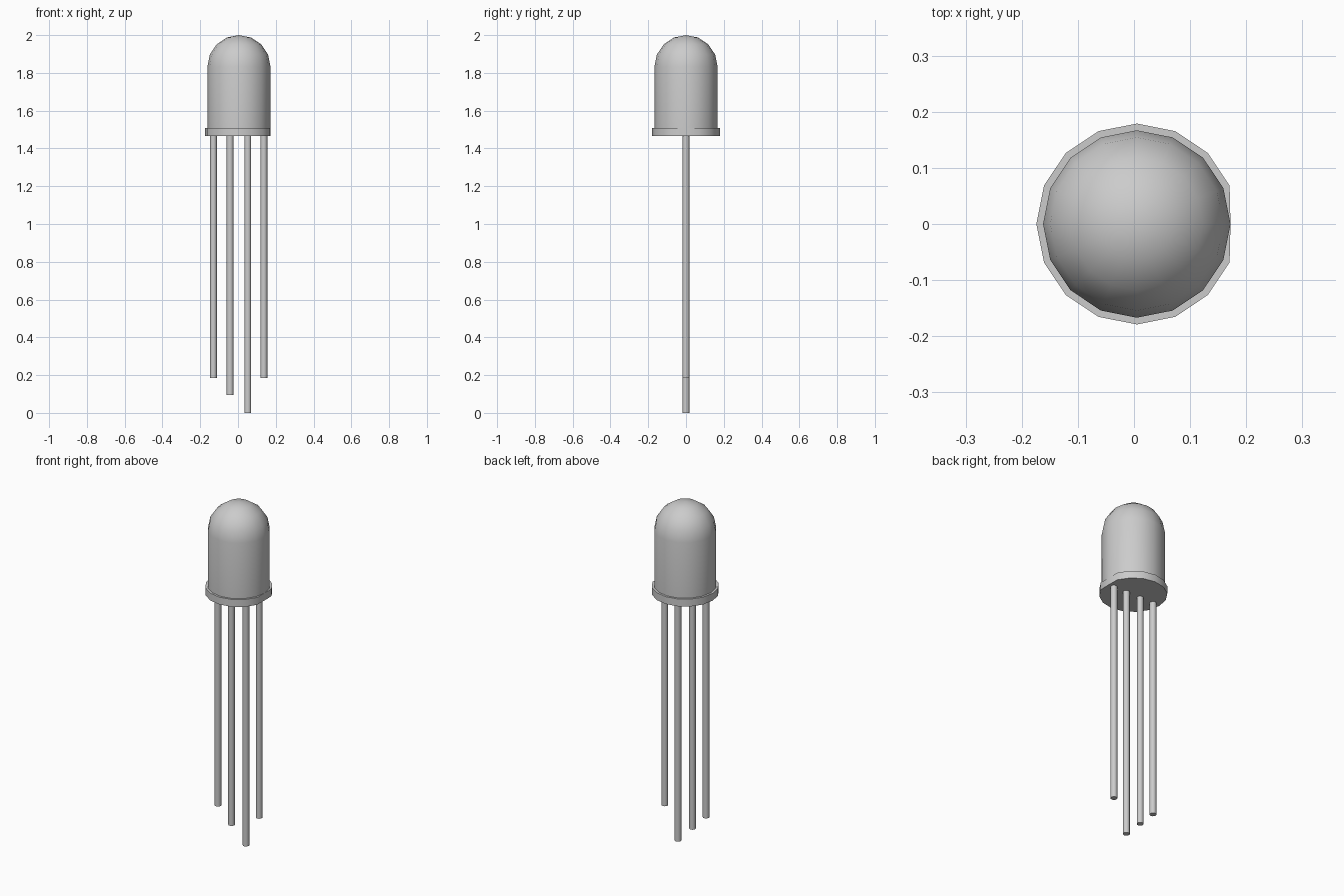
import bpy
import bmesh
from math import cos, sin, pi, radians

cube = bpy.data.objects.get("Cube")
if cube:
    bpy.data.objects.remove(cube, do_unlink=True)

grey = bpy.data.materials.new("light_grey")
grey.use_nodes = True
grey.diffuse_color = (0.6, 0.6, 0.6, 1)
grey.node_tree.nodes["Principled BSDF"].inputs["Base Color"].default_value = (0.6, 0.6, 0.6, 1)

CENTRE_X = 0.005
FLAT_X = 0.172


def lathe(name, profile, x, sides, flat=None):
    """Sweep a (radius, z) profile from bottom to top and close both ends."""
    bm = bmesh.new()
    rings = []
    for r, z in profile:
        ring = []
        for i in range(sides):
            a = 2 * pi * i / sides
            px = x + r * cos(a)
            if flat is not None:
                px = min(px, flat)
            ring.append(bm.verts.new((px, r * sin(a), z)))
        rings.append(ring)
    for low, high in zip(rings, rings[1:]):
        for i in range(sides):
            j = (i + 1) % sides
            bm.faces.new((low[i], low[j], high[j], high[i]))
    bm.faces.new(rings[0][::-1])
    bm.faces.new(rings[-1])
    # A zero-radius end collapses into a pole
    bmesh.ops.remove_doubles(bm, verts=bm.verts, dist=0.0001)
    bmesh.ops.recalc_face_normals(bm, faces=bm.faces)
    mesh = bpy.data.meshes.new(name)
    bm.to_mesh(mesh)
    bm.free()
    mesh.materials.append(grey)
    obj = bpy.data.objects.new(name, mesh)
    bpy.context.collection.objects.link(obj)
    bpy.ops.object.select_all(action="DESELECT")
    obj.select_set(True)
    bpy.context.view_layer.objects.active = obj
    bpy.ops.object.shade_smooth_by_angle(angle=radians(35))
    return obj


# Rounded bulb: straight wall and a quarter-circle dome
R = 0.167
dome = [(R * cos(i * pi / 8), 2 - R + R * sin(i * pi / 8)) for i in range(4)]
dome = [(R * cos(i * pi / 16), 2 - R + R * sin(i * pi / 16)) for i in range(0, 9, 2)]
lathe("bulb", [(R, 1.5)] + dome, CENTRE_X, 16)

# Rim with one flattened side
lathe("rim", [(0.179, 1.465), (0.179, 1.508)], CENTRE_X, 16, FLAT_X)

# Four wire legs of different lengths
for i, (x, bottom) in enumerate([(-0.13, 0.185), (-0.042, 0.095), (0.052, 0), (0.137, 0.185)]):
    lathe(f"leg_{i + 1}", [(0.018, bottom), (0.018, 1.47)], x, 12)
